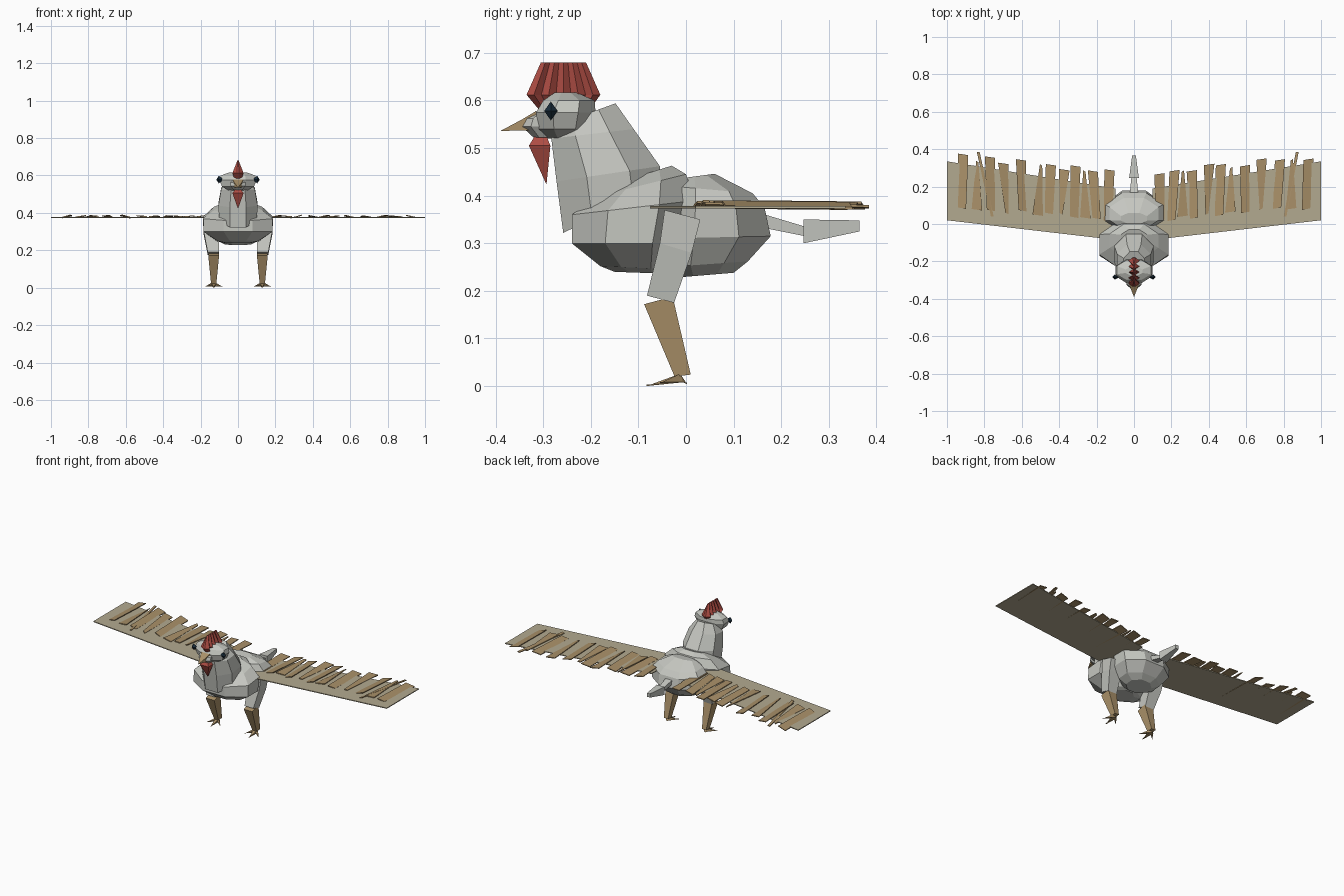
import bpy, bmesh, math, random
from mathutils import Vector

random.seed(4)


def material(name, rgb):
    m = bpy.data.materials.new(name)
    m.diffuse_color = (*rgb, 1)
    return m


GREY = material("grey plumage", (0.56, 0.57, 0.53))
WING = material("wing beige", (0.45, 0.40, 0.28))
TAN = material("feather tan", (0.40, 0.28, 0.14))
RED = material("comb red", (0.43, 0.075, 0.058))
EYE = material("eye dark blue", (0.01, 0.026, 0.045))


def ring(f, b, rx, cx=0, n=8):
    """Flat-sided loop between a front and a back (y, z) point, half width rx."""
    f, b = Vector((0, *f)), Vector((0, *b))
    mid, half = (f + b) / 2 + Vector((cx, 0, 0)), (b - f) / 2
    k = 1 / math.cos(math.pi / n)
    angles = [(i + 0.5) * math.tau / n for i in range(n)]
    return [mid + half * k * math.cos(a) + Vector((rx * k * math.sin(a), 0, 0)) for a in angles]


def loft(name, rings, mat):
    """Skin a list of equal loops and cap both ends."""
    bm = bmesh.new()
    rows = [[bm.verts.new(p) for p in r] for r in rings]
    n = len(rows[0])
    for a, b in zip(rows, rows[1:]):
        for i in range(n):
            j = (i + 1) % n
            bm.faces.new((a[i], a[j], b[j], b[i]))
    bm.faces.new(rows[0][::-1])
    bm.faces.new(rows[-1])
    bmesh.ops.remove_doubles(bm, verts=bm.verts, dist=0.0005)
    bmesh.ops.recalc_face_normals(bm, faces=bm.faces)
    me = bpy.data.meshes.new(name)
    bm.to_mesh(me)
    bm.free()
    me.materials.append(mat)
    ob = bpy.data.objects.new(name, me)
    bpy.context.collection.objects.link(ob)
    return ob


def level(specs, n=8, cx=0):
    """Horizontal loops from (z, front y, back y, half width)."""
    return [ring((f, z), (b, z), rx, cx, n) for z, f, b, rx in specs]


def plate(name, corners, thick, mat):
    pts = [Vector(c) for c in corners]
    up = Vector((0, 0, thick / 2))
    return loft(name, [[p - up for p in pts], [p + up for p in pts]], mat)


# Body: chest and rump
loft("chest", [ring((-0.15, 0.24), (-0.04, 0.236), 0.06),
               ring((-0.18, 0.252), (-0.03, 0.245), 0.11),
               ring((-0.24, 0.30), (0.0, 0.30), 0.185),
               ring((-0.24, 0.36), (0.02, 0.39), 0.185),
               ring((-0.18, 0.40), (0.0, 0.445), 0.13),
               ring((-0.12, 0.435), (-0.03, 0.463), 0.07)], GREY)
loft("rump", [ring((-0.02, 0.228), (0.10, 0.238), 0.07),
              ring((-0.04, 0.25), (0.13, 0.262), 0.115),
              ring((-0.05, 0.31), (0.178, 0.315), 0.155),
              ring((-0.04, 0.38), (0.165, 0.375), 0.16),
              ring((-0.03, 0.42), (0.14, 0.405), 0.13),
              ring((0.0, 0.438), (0.06, 0.446), 0.07)], GREY)

# Neck and head
loft("neck", [ring((-0.258, 0.322), (-0.05, 0.42), 0.10),
              ring((-0.272, 0.43), (-0.055, 0.462), 0.105),
              ring((-0.283, 0.52), (-0.11, 0.54), 0.09),
              ring((-0.27, 0.55), (-0.148, 0.594), 0.055)], GREY)
loft("head", level([(0.52, -0.29, -0.22, 0.05), (0.54, -0.31, -0.20, 0.085),
                    (0.575, -0.315, -0.19, 0.10), (0.60, -0.30, -0.192, 0.092),
                    (0.617, -0.275, -0.23, 0.045)]), GREY)
loft("muzzle", level([(0.522, -0.32, -0.28, 0.025), (0.545, -0.345, -0.28, 0.04),
                      (0.562, -0.338, -0.28, 0.04), (0.58, -0.31, -0.28, 0.03)]), GREY)
loft("beak", [ring((-0.315, 0.578), (-0.315, 0.538), 0.028, n=4),
              ring((-0.345, 0.56), (-0.345, 0.537), 0.018, n=4),
              ring((-0.39, 0.536), (-0.39, 0.536), 0, n=4)], TAN)

# Comb: fan of pleats narrowing to a ridge
N = 10
pleats = [(0.007 if i % 2 == 0 else 0.03) for i in range(N + 1)]


def comb_loop(y0, y1, z, scale):
    ys = [y0 + (y1 - y0) * i / N for i in range(N + 1)]
    right = [Vector((w * scale, y, z)) for y, w in zip(ys, pleats)]
    return right + [Vector((-p.x, p.y, p.z)) for p in reversed(right)]


loft("comb", [comb_loop(-0.30, -0.21, 0.57, 0.5), comb_loop(-0.335, -0.18, 0.612, 1),
              comb_loop(-0.305, -0.21, 0.68, 0.12)], RED)

# Wattle
loft("wattle", level([(0.53, -0.315, -0.295, 0.012), (0.505, -0.33, -0.285, 0.03),
                      (0.425, -0.294, -0.293, 0.001)], n=4), RED)

# Tail stem and tail feather
loft("tail_stem", [ring((0.15, 0.365), (0.15, 0.335), 0.024, n=4),
                   ring((0.25, 0.335), (0.25, 0.315), 0.014, n=4)], GREY)
loft("tail_feather", [ring((0.247, 0.35), (0.247, 0.30), 0.026, n=4),
                      ring((0.365, 0.348), (0.365, 0.325), 0.01, n=4)], GREY)

FEATHERS = [0.14, 0.20, 0.26, 0.32, 0.39, 0.455, 0.515, 0.595, 0.68, 0.765, 0.84, 0.92]
for s, side in ((1, "left"), (-1, "right")):
    # Eyes
    loft(side + "_eye", [[Vector((s * (0.098 + dx), -0.284 + r * 0.014 * math.cos(a),
                                  0.578 + r * 0.02 * math.sin(a)))
                          for a in (0, math.pi / 2, math.pi, 1.5 * math.pi)]
                         for dx, r in ((-0.012, 0.4), (0.005, 1), (0.017, 0.1))], EYE)

    # Legs
    loft(side + "_thigh", [ring((-0.045, 0.37), (0.03, 0.35), 0.042, s * 0.145, 4),
                           ring((-0.055, 0.30), (0.012, 0.28), 0.04, s * 0.143, 4),
                           ring((-0.082, 0.19), (-0.025, 0.175), 0.03, s * 0.132, 4)], GREY)
    loft(side + "_shank", [ring((-0.088, 0.172), (-0.028, 0.188), 0.029, s * 0.13, 4),
                           ring((-0.024, 0.02), (0.01, 0.024), 0.014, s * 0.13, 4)], TAN)
    # Toes, three forward and one short one behind
    for k, (dx, y, z) in enumerate(((-0.046, -0.055, 0.006), (0.0, -0.083, 0.0),
                                    (0.046, -0.055, 0.006), (0.0, 0.002, 0.004))):
        tip = Vector((s * (0.13 + dx), y, z))
        loft(f"{side}_toe_{k + 1}", [ring((-0.012, 0.026), (-0.006, 0.008), 0.012, s * 0.13, 4),
                                     [tip] * 3 + [tip + Vector((0.002, 0, 0.003))]], TAN)

    # Wing plate
    plate(side + "_wing", [(s * 0.10, -0.085, 0.376), (s * 1.0, 0.02, 0.376),
                           (s * 1.0, 0.335, 0.376), (s * 0.10, 0.19, 0.376)], 0.005, WING)

    # Wing feathers, slightly twisted, a few narrowing to a point
    for k, x in enumerate(FEATHERS):
        front = 0.01 + 0.08 * x + random.uniform(-0.012, 0.012)
        back = 0.275 + 0.09 * x + random.uniform(-0.02, 0.02)
        lean = random.uniform(-0.02, 0.02)
        wf, wb = 0.022, 0.027
        if k % 4 == 2:
            wf, wb = 0.028, 0.006
        elif k % 4 == 0 and k:
            wf, wb = 0.008, 0.028
        t = random.uniform(-0.006, 0.007)
        z = 0.382
        plate(f"{side}_feather_{k + 1}",
              [(s * (x - wf), front, z - t), (s * (x + wf), front + 0.008, z + t),
               (s * (x + lean + wb), back, z + t - 0.003),
               (s * (x + lean - wb), back - 0.008, z - t - 0.003)], 0.005, TAN)
    # Longest outer feather sets the rear edge
    plate(side + "_long_feather", [(s * 0.80, 0.04, 0.38), (s * 0.815, 0.04, 0.384),
                                   (s * 0.88, 0.384, 0.378), (s * 0.865, 0.384, 0.376)]
          if s > 0 else [(-0.765, 0.04, 0.38), (-0.75, 0.04, 0.384),
                         (-0.825, 0.384, 0.378), (-0.84, 0.384, 0.376)], 0.005, TAN)
